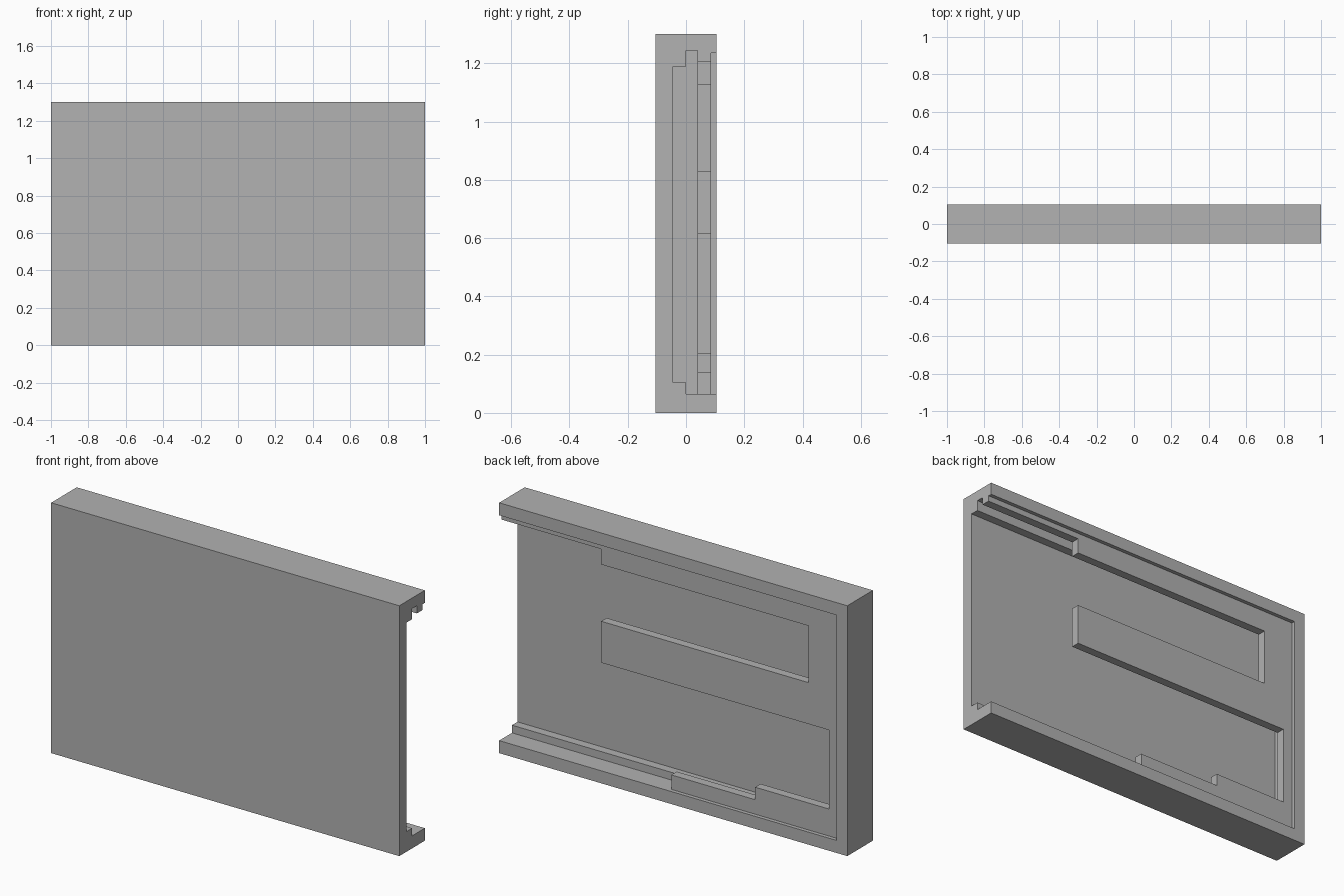
import bpy
import bmesh

cube = bpy.data.objects.get("Cube")
if cube:
    bpy.data.objects.remove(cube, do_unlink=True)

grey = bpy.data.materials.new("plain grey")
grey.use_nodes = True
colour = (0.445, 0.445, 0.445, 1)
grey.diffuse_color = colour
grey.node_tree.nodes["Principled BSDF"].inputs["Base Color"].default_value = colour


def slab(name, outline, y0, y1):
    """Extrude an (x, z) outline from y0 to y1."""
    bm = bmesh.new()
    face = bm.faces.new([bm.verts.new((x, y0, z)) for x, z in outline])
    extruded = bmesh.ops.extrude_face_region(bm, geom=[face])["geom"]
    verts = [v for v in extruded if isinstance(v, bmesh.types.BMVert)]
    bmesh.ops.translate(bm, verts=verts, vec=(0, y1 - y0, 0))
    bmesh.ops.recalc_face_normals(bm, faces=bm.faces)
    mesh = bpy.data.meshes.new(name)
    bm.to_mesh(mesh)
    bm.free()
    mesh.materials.append(grey)
    obj = bpy.data.objects.new(name, mesh)
    bpy.context.collection.objects.link(obj)
    return obj


def rect(x0, x1, z0, z1):
    return [(x0, z0), (x1, z0), (x1, z1), (x0, z1)]


# Solid block of the housing
housing = slab("housing", rect(-1, 1, 0, 1.3), -0.105, 0.105)

# Stepped window outline: tongue in the middle, steps at top and bottom
OPEN = 1.1
BOTTOM = 0.065
window = [
    (OPEN, BOTTOM), (OPEN, 1.205), (0.428, 1.205), (0.428, 1.125),
    (-0.762, 1.125), (-0.762, 0.83), (0.428, 0.83), (0.428, 0.615),
    (-0.882, 0.615), (-0.882, 0.205), (-0.457, 0.205), (-0.457, 0.14),
    (0.025, 0.14), (0.025, BOTTOM),
]

# Cutters, all open at the left end; each overlaps the wider slot beside it
cutters = [
    slab("slot_cutter", rect(-0.94, OPEN, BOTTOM, 1.245), 0, 0.04),
    slab("deep_pocket_cutter", rect(-0.937, OPEN, 0.105, 1.19), -0.045, 0.02),
    slab("rim_recess_cutter", rect(-0.937, OPEN, BOTTOM, 1.235), 0.085, 0.15),
    slab("window_cutter", window, 0.02, 0.095),
]
for cutter in cutters:
    cutter.hide_render = True
    cutter.hide_viewport = True
    cut = housing.modifiers.new(cutter.name, "BOOLEAN")
    cut.operation = "DIFFERENCE"
    cut.solver = "EXACT"
    cut.object = cutter

# Bake the cuts and drop the cutters
bpy.context.view_layer.update()
graph = bpy.context.evaluated_depsgraph_get()
result = bpy.data.meshes.new_from_object(housing.evaluated_get(graph))
housing.modifiers.clear()
housing.data = result
for cutter in cutters:
    bpy.data.objects.remove(cutter, do_unlink=True)
